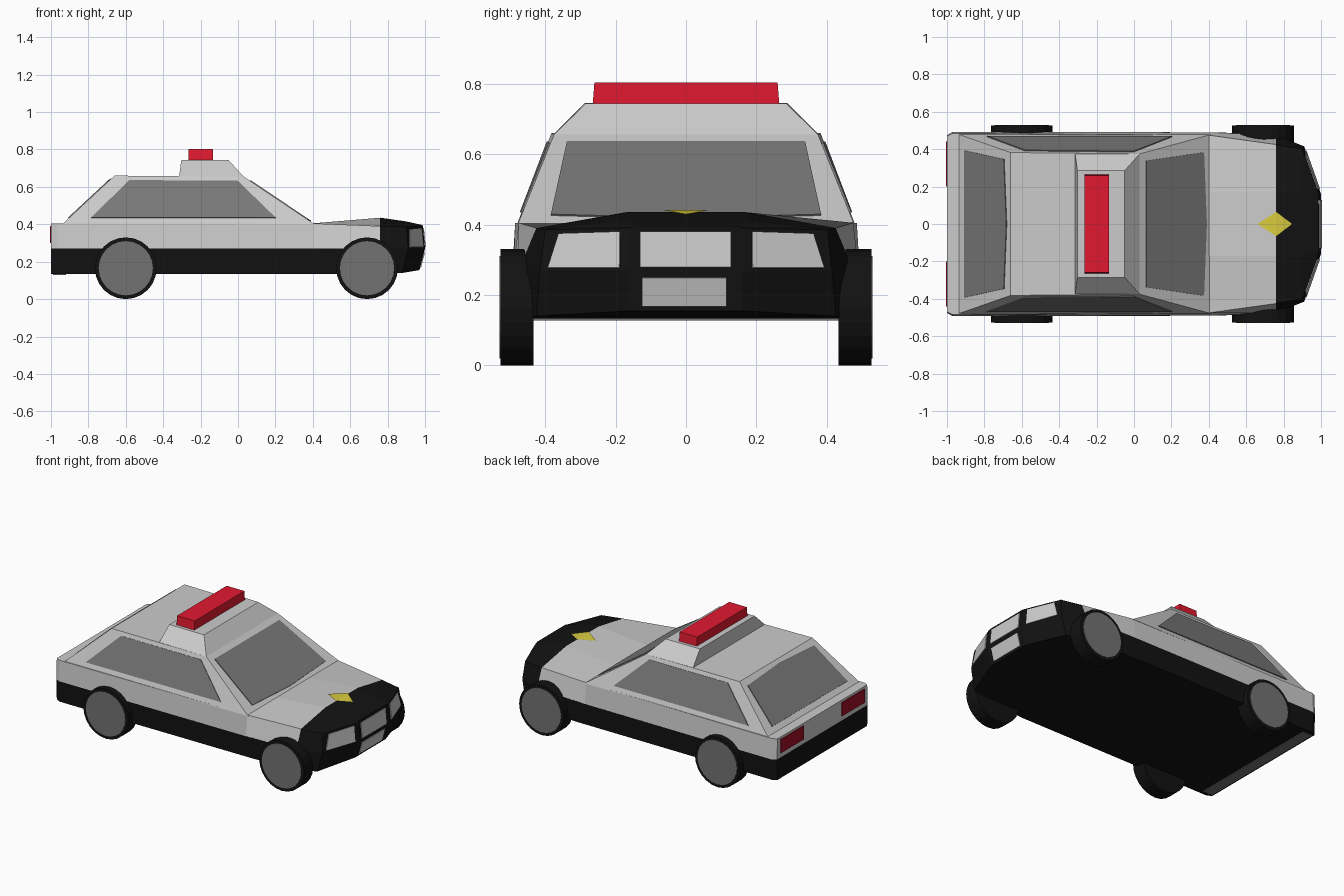
import bpy, bmesh, math
from mathutils import Vector

if "Cube" in bpy.data.objects:
    bpy.data.objects.remove(bpy.data.objects["Cube"])


def material(name, rgb):
    m = bpy.data.materials.new(name)
    m.diffuse_color = (*rgb, 1)
    m.use_nodes = True
    m.node_tree.nodes["Principled BSDF"].inputs["Base Color"].default_value = m.diffuse_color
    return m


BLACK = material("black", (0.006, 0.006, 0.006))
GLASS = material("dark_glass", (0.19, 0.19, 0.19))
HUB = material("hub_grey", (0.17, 0.17, 0.17))
LAMP = material("lamp_grey", (0.6, 0.6, 0.6))
RED = material("red", (0.75, 0.01, 0.03))
DARK_RED = material("dark_red", (0.35, 0.005, 0.02))
YELLOW = material("yellow", (0.7, 0.6, 0.05))


def finish(name, bm, mat):
    bmesh.ops.recalc_face_normals(bm, faces=bm.faces)
    me = bpy.data.meshes.new(name)
    bm.to_mesh(me)
    bm.free()
    ob = bpy.data.objects.new(name, me)
    bpy.context.collection.objects.link(ob)
    if mat:
        me.materials.append(mat)
    return ob


def flip(p):
    return (p[0], -p[1], p[2])


def loft(name, halves, mat=None):
    """Skin half sections (+y side), mirrored across y = 0, with end caps."""
    bm = bmesh.new()
    rings = [[bm.verts.new(p) for p in h + [flip(q) for q in reversed(h)]] for h in halves]
    n = len(rings[0])
    for a, b in zip(rings, rings[1:]):
        for i in range(n):
            j = (i + 1) % n
            bm.faces.new((a[i], a[j], b[j], b[i]))
    bm.faces.new(rings[0])
    bm.faces.new(rings[-1])
    return finish(name, bm, mat)


def panel(name, quad, uvs, mat, outward, mirror=False):
    """Thin panel lying on a body quad; uvs are its corners across the quad."""
    a, b, c, d = (Vector(p) for p in quad)
    nrm = (c - a).cross(d - b).normalized()
    if nrm.dot(Vector(outward)) < 0:
        nrm = -nrm
    pts = [(a.lerp(b, u)).lerp(d.lerp(c, u), v) for u, v in uvs]
    bm = bmesh.new()
    for m in ((False, True) if mirror else (False,)):
        rows = []
        for off in (-0.004, 0.005):
            row = [tuple(p + nrm * off) for p in pts]
            rows.append([bm.verts.new(flip(p) if m else p) for p in row])
        lo, hi = rows
        bm.faces.new(lo)
        bm.faces.new(hi)
        for i in range(len(lo)):
            j = (i + 1) % len(lo)
            bm.faces.new((lo[i], lo[j], hi[j], hi[i]))
    return finish(name, bm, mat)


def rect(u0, u1, v0, v1):
    return [(u0, v0), (u1, v0), (u1, v1), (u0, v1)]


# Lower sill, black
loft("lower_body", [[(x, y - 0.005, 0.133), (x, y, 0.27)]
                    for x, y in ((-1, 0.475), (-0.97, 0.493), (0.45, 0.49), (0.76, 0.475))], BLACK)

# Light upper body and hood
loft("upper_body", [[(x, yb, 0.27), (x, ys, zs), (x, 0.17, zc)] for x, yb, ys, zs, zc in (
    (-1, 0.475, 0.47, 0.405, 0.405), (-0.97, 0.493, 0.485, 0.405, 0.405),
    (0.40, 0.49, 0.475, 0.405, 0.405), (0.76, 0.475, 0.425, 0.39, 0.435))])

# Black nose
A = [(0.76, 0.47, 0.133), (0.76, 0.475, 0.27), (0.76, 0.425, 0.39), (0.76, 0.17, 0.435)]
B = [(0.88, 0.425, 0.14), (0.91, 0.415, 0.27), (0.90, 0.40, 0.385), (0.90, 0.17, 0.415)]
C = [(0.97, 0.16, 0.155), (1.0, 0.16, 0.27), (0.988, 0.16, 0.39), (0.986, 0.15, 0.396)]
loft("nose", [A, B, C], BLACK)

# Cabin
RB, RT = (-0.94, 0.48, 0.40), (-0.66, 0.382, 0.66)
FB, FT = (0.41, 0.478, 0.40), (0.03, 0.375, 0.655)
loft("cabin", [[RB, RT], [FB, FT]])
side = (RB, FB, FT, RT)
panel("side_windows", side, [(0.093, 0.13), (0.875, 0.13), (0.91, 0.905), (0.14, 0.905)],
      GLASS, (0, 1, 0.3), True)
panel("windshield", (flip(FB), FB, FT, flip(FT)),
      [(0.09, 0.1), (0.5, 0.06), (0.91, 0.1), (0.94, 0.91), (0.06, 0.91)], GLASS, (1, 0, 1))
panel("rear_window", (flip(RB), RB, RT, flip(RT)),
      [(0.08, 0.12), (0.92, 0.12), (0.94, 0.88), (0.5, 0.93), (0.06, 0.88)], GLASS, (-1, 0, 1))

# Raised roof platform and light bar
loft("roof_platform", [[(-0.315, 0.378, 0.655), (-0.303, 0.287, 0.745)],
                       [(0.03, 0.375, 0.655), (-0.05, 0.285, 0.743)]])
loft("light_bar", [[(x, 0.265, 0.74), (x, 0.26, 0.803)] for x in (-0.265, -0.135)], RED)

# Front lamps, grille and blank plate
panel("headlights", (B[1], C[1], C[2], B[2]),
      [(0.09, 0.06), (0.89, 0.06), (0.89, 0.92), (0.17, 0.9)], LAMP, (1, 0.3, 0), True)
panel("grille", (flip(C[1]), C[1], C[2], flip(C[2])), rect(0.09, 0.9, 0.07, 0.92), LAMP, (1, 0, 0))
panel("front_plate", (flip(C[0]), C[0], C[1], flip(C[1])), rect(0.11, 0.86, 0.12, 0.82), LAMP, (1, 0, 0))

# Tail lamps and rear underside strip
panel("tail_lamps", ((-1, 0.2, 0.30), (-1, 0.44, 0.30), (-1, 0.44, 0.39), (-1, 0.2, 0.39)),
      rect(0, 1, 0, 1), DARK_RED, (-1, 0, 0), True)
panel("rear_under_strip", ((-0.99, -0.46, 0.133), (-0.92, -0.46, 0.133), (-0.92, 0.46, 0.133),
                           (-0.99, 0.46, 0.133)), rect(0, 1, 0, 1), HUB, (0, 0, -1))

# Diamond marker folded over the hood edge
bm = bmesh.new()
back, left, right, front = [bm.verts.new(p) for p in (
    (0.66, 0, 0.432), (0.76, 0.065, 0.441), (0.76, -0.065, 0.441), (0.845, 0, 0.429))]
bm.faces.new((back, right, left))
bm.faces.new((right, front, left))
finish("hood_diamond", bm, YELLOW)


def disc(name, x, y, r, depth, mat):
    bpy.ops.mesh.primitive_cylinder_add(vertices=24, radius=r, depth=depth,
                                        location=(x, y, 0.165), rotation=(math.pi / 2, 0, 0))
    ob = bpy.context.object
    ob.name = name
    ob.data.materials.append(mat)


# Wheels
for end, x in (("rear", -0.6), ("front", 0.69)):
    for hand, s in (("left", 1), ("right", -1)):
        disc(f"{end}_{hand}_tyre", x, s * 0.48, 0.165, 0.094, BLACK)
        disc(f"{end}_{hand}_hub", x, s * 0.482, 0.145, 0.096, HUB)
